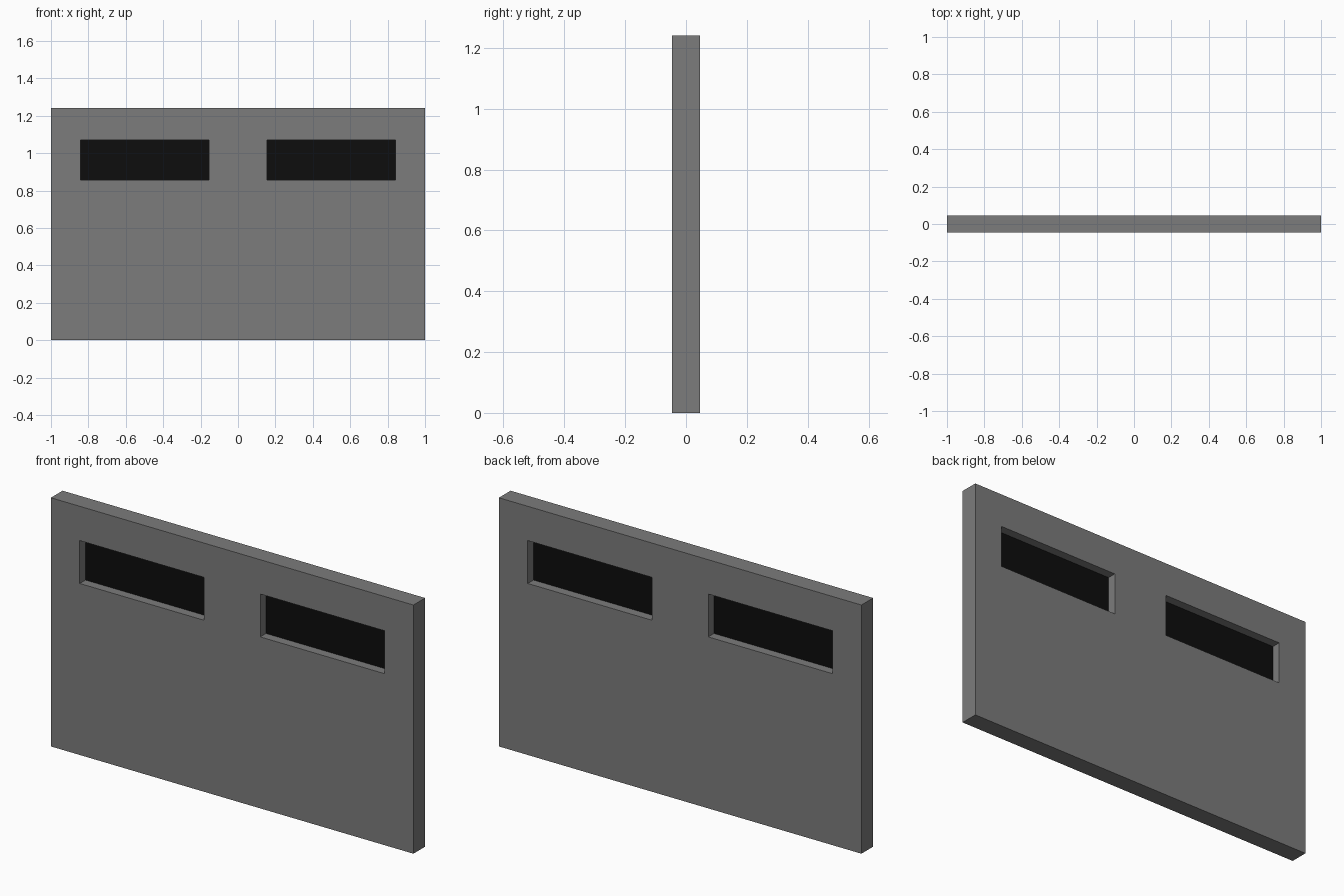
import bpy

cube = bpy.data.objects.get("Cube")
if cube:
    bpy.data.objects.remove(cube, do_unlink=True)

HEIGHT, DEPTH = 1.24, 0.092
WIN_X, WIN_Z = 0.498, 0.962      # window centre
WIN_W, WIN_H = 0.686, 0.214      # window size


def material(name, value):
    mat = bpy.data.materials.new(name)
    mat.use_nodes = True
    colour = (value, value, value, 1)
    mat.diffuse_color = colour
    mat.node_tree.nodes["Principled BSDF"].inputs["Base Color"].default_value = colour
    return mat


def box(name, location, size):
    bpy.ops.mesh.primitive_cube_add(size=1, location=location)
    obj = bpy.context.object
    obj.name = name
    obj.scale = size
    bpy.ops.object.transform_apply(location=False, rotation=False, scale=True)
    return obj


grey = material("concrete grey", 0.2)
black = material("dark glass", 0.004)

# Wall panel
wall = box("wall", (0, 0, HEIGHT / 2), (2, DEPTH, HEIGHT))
wall.data.materials.append(grey)

for side, sign in (("right", -1), ("left", 1)):
    centre = (sign * WIN_X, 0, WIN_Z)

    # Window opening through the wall
    cutter = box(side + "_window_cutter", centre, (WIN_W, DEPTH * 3, WIN_H))
    cutter.hide_render = True
    cut = wall.modifiers.new(side + " opening", "BOOLEAN")
    cut.operation = "DIFFERENCE"
    cut.solver = "EXACT"
    cut.object = cutter
    bpy.context.view_layer.objects.active = wall
    bpy.ops.object.modifier_apply(modifier=cut.name)
    bpy.data.objects.remove(cutter, do_unlink=True)

    # Thin pane in the middle of the opening
    pane = box(side + "_window_pane", centre, (WIN_W, 0.002, WIN_H))
    pane.data.materials.append(black)
